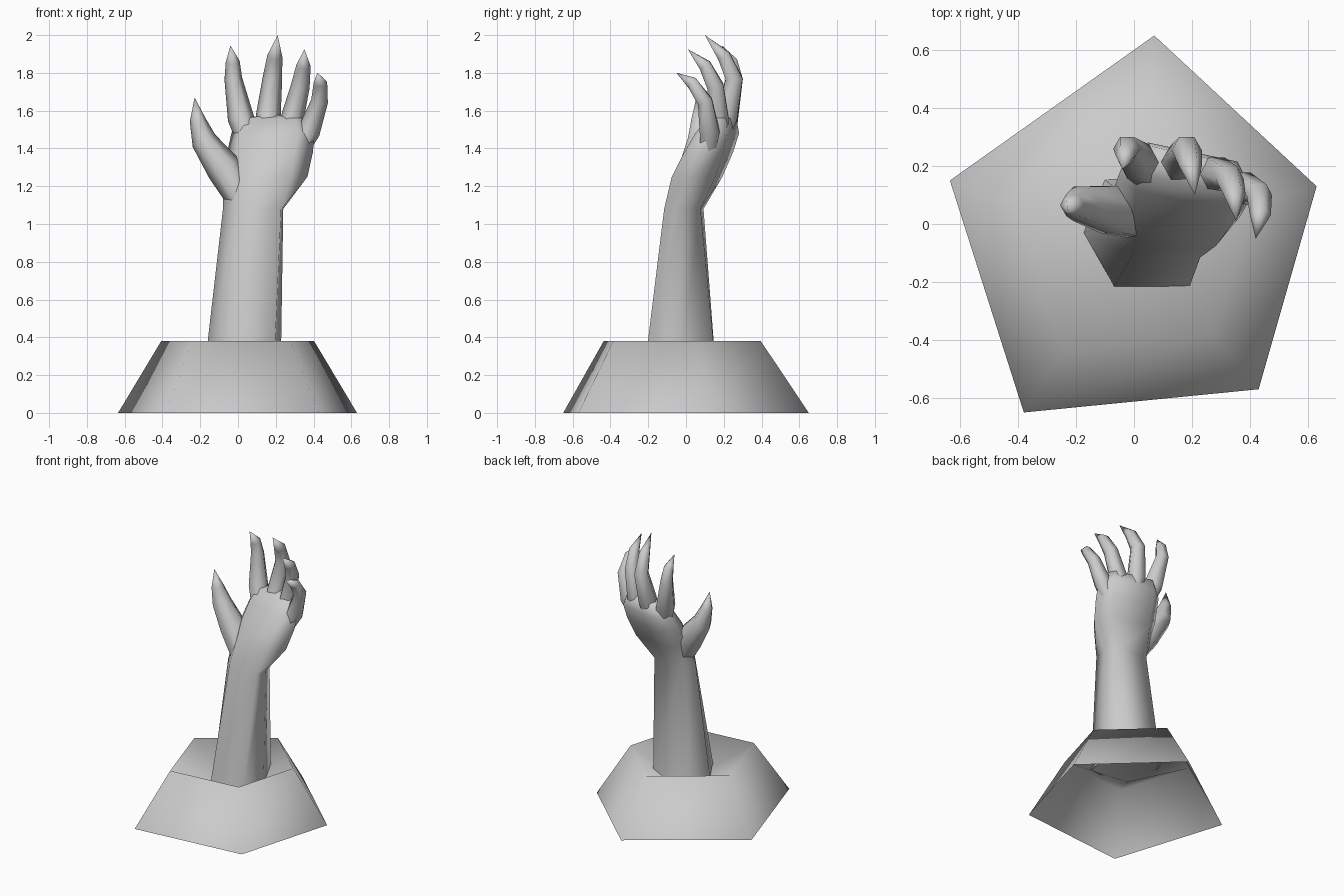
import bpy, bmesh, math
from mathutils import Vector, Matrix

cube = bpy.data.objects.get("Cube")
if cube:
    bpy.data.objects.remove(cube, do_unlink=True)

stone = bpy.data.materials.new("grey_stone")
stone.use_nodes = True
GREY = (0.6, 0.6, 0.6, 1)
stone.diffuse_color = GREY
stone.node_tree.nodes["Principled BSDF"].inputs["Base Color"].default_value = GREY


def loft(name, rings, tip):
    """Skin point rings, open at the start and closed to a tip point."""
    bm = bmesh.new()
    rows = [[bm.verts.new(p) for p in ring] for ring in rings]
    end = bm.verts.new(tip)
    n = len(rows[0])
    for i in range(n):
        j = (i + 1) % n
        for a, b in zip(rows, rows[1:]):
            bm.faces.new((a[i], a[j], b[j], b[i]))
        bm.faces.new((rows[-1][i], rows[-1][j], end))
    bmesh.ops.recalc_face_normals(bm, faces=bm.faces)
    mesh = bpy.data.meshes.new(name)
    bm.to_mesh(mesh)
    bm.free()
    mesh.materials.append(stone)
    mesh.shade_smooth()
    obj = bpy.data.objects.new(name, mesh)
    bpy.context.collection.objects.link(obj)


def limb_ring(cx, cy, z, hx, hy, flat, yaw, lean):
    """Flattened hexagon whose front face leans sideways."""
    pts = [(1, 0), (flat, 1), (-flat, 1), (-1, 0), (-flat, -1), (flat, -1)]
    turn = Matrix.Rotation(math.radians(yaw), 3, 'Z')
    return [turn @ Vector((x * hx + (lean if y < 0 else 0), y * hy, 0))
            + Vector((cx, cy, z)) for x, y in pts]


def digit(name, path, radii, sides=6):
    """Tapering finger along a bent path, ending in a point."""
    pts = [Vector(p) for p in path]
    rings = []
    for k, r in enumerate(radii):
        along = (pts[k + 1] - pts[max(k - 1, 0)]).normalized()
        across = Vector((0, 1, 0)).cross(along).normalized()
        depth = along.cross(across)
        rings.append([pts[k] + r * (math.cos(a) * across + math.sin(a) * depth)
                      for a in (math.tau * i / sides for i in range(sides))])
    loft(name, rings, pts[-1])


# Hollow five-sided pedestal, open underneath, its top dished inward
foot = [(0.07, 0.65), (-0.635, 0.15), (-0.38, -0.65), (0.43, -0.57), (0.63, 0.13)]
loft("pedestal", [[(x, y, 0) for x, y in foot],
                  [(x * 0.64, y * 0.64 - 0.02, 0.38) for x, y in foot]],
     (0.03, -0.03, 0.16))

# Forearm, wrist and palm, rounded over at the knuckles
loft("forearm_and_palm", [limb_ring(*r) for r in (
    (0.027, -0.03, 0.27, 0.20, 0.185, 0.65, 0, 0.035),
    (0.08, -0.01, 1.08, 0.16, 0.095, 0.72, -4, 0.04),
    (0.145, 0.06, 1.25, 0.225, 0.115, 0.6, -8, 0.02),
    (0.17, 0.12, 1.38, 0.23, 0.105, 0.65, -10, 0),
    (0.185, 0.165, 1.48, 0.225, 0.085, 0.7, -12, 0),
    (0.185, 0.19, 1.56, 0.18, 0.05, 0.75, -12, 0))],
    (0.185, 0.195, 1.58))

# Fingers and thumb, curling forward
digit("index_finger",
      [(0.07, 0.15, 1.38), (0.015, 0.215, 1.56), (-0.025, 0.26, 1.77),
       (-0.028, 0.24, 1.86), (-0.04, 0.19, 1.945)], [0.05, 0.07, 0.047, 0.037])
digit("middle_finger",
      [(0.15, 0.15, 1.38), (0.16, 0.215, 1.57), (0.182, 0.255, 1.77),
       (0.195, 0.20, 1.89), (0.21, 0.10, 2.0)], [0.05, 0.066, 0.052, 0.04])
digit("ring_finger",
      [(0.24, 0.13, 1.38), (0.285, 0.175, 1.55), (0.33, 0.155, 1.73),
       (0.347, 0.10, 1.84), (0.352, 0.01, 1.925)], [0.05, 0.062, 0.05, 0.038])
digit("little_finger",
      [(0.29, 0.11, 1.32), (0.375, 0.125, 1.49), (0.432, 0.10, 1.65),
       (0.436, 0.03, 1.75), (0.42, -0.05, 1.80)], [0.04, 0.06, 0.045, 0.036])
digit("thumb",
      [(0.03, 0.01, 1.10), (-0.07, 0.05, 1.29), (-0.18, 0.07, 1.44),
       (-0.213, 0.065, 1.55), (-0.23, 0.055, 1.67)], [0.07, 0.095, 0.068, 0.043])
